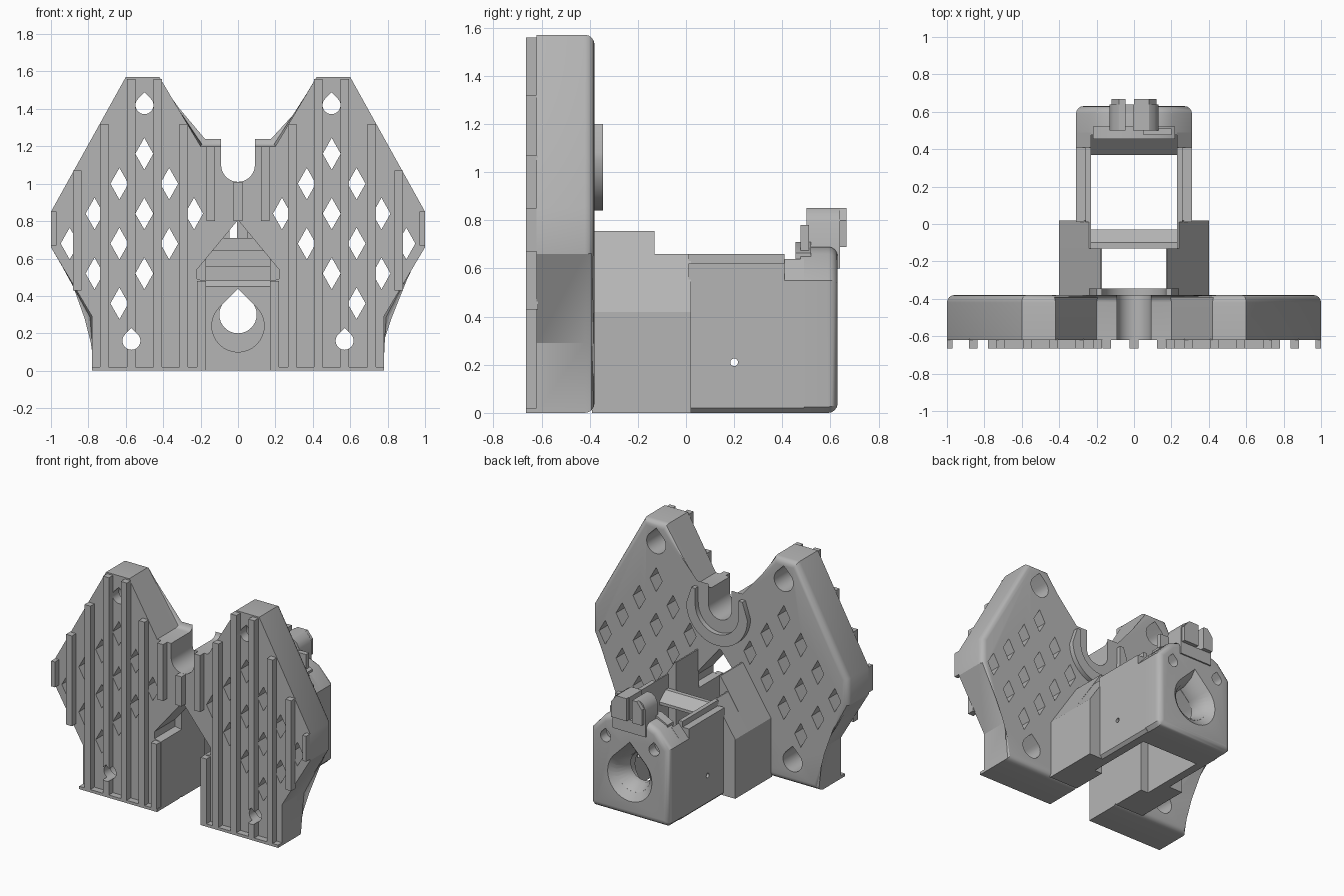
import bpy, bmesh, math

if "Cube" in bpy.data.objects:
    bpy.data.objects.remove(bpy.data.objects["Cube"], do_unlink=True)

grey = bpy.data.materials.new("plain_grey")
grey.use_nodes = True
COLOUR = (0.46, 0.46, 0.46, 1)
grey.diffuse_color = COLOUR
grey.node_tree.nodes["Principled BSDF"].inputs["Base Color"].default_value = COLOUR


def add_prism(bm, pts, a, b, axis="Y", end=None):
    """Extrude a profile from a to b along an axis; end is an optional second profile."""
    def place(p, d):
        return (p[0], d, p[1]) if axis == "Y" else (d, p[0], p[1])
    near = [bm.verts.new(place(p, a)) for p in pts]
    far = [bm.verts.new(place(p, b)) for p in (end or pts)]
    bm.faces.new(near)
    cap = bm.faces.new(far)
    n = len(pts)
    for i in range(n):
        j = (i + 1) % n
        bm.faces.new((near[i], near[j], far[j], far[i]))
    return cap


def finish(name, bm):
    bmesh.ops.recalc_face_normals(bm, faces=bm.faces[:])
    mesh = bpy.data.meshes.new(name)
    bm.to_mesh(mesh)
    bm.free()
    mesh.materials.append(grey)
    ob = bpy.data.objects.new(name, mesh)
    bpy.context.collection.objects.link(ob)
    return ob


def part(name, pts, a, b, axis="Y", bevel=0, end=None):
    bm = bmesh.new()
    cap = add_prism(bm, pts, a, b, axis, end)
    if bevel:
        bmesh.ops.bevel(bm, geom=list(cap.edges), offset=bevel, segments=4,
                        profile=0.5, affect="EDGES")
    return finish(name, bm)


def cut(ob, prisms):
    """Subtract a group of separate prisms from a part."""
    bm = bmesh.new()
    for args in prisms:
        add_prism(bm, *args)
    cutter = finish("cutter", bm)
    cutter.hide_render = True
    mod = ob.modifiers.new("cut", "BOOLEAN")
    mod.operation, mod.solver, mod.object = "DIFFERENCE", "EXACT", cutter
    bpy.context.view_layer.objects.active = ob
    bpy.ops.object.modifier_apply(modifier=mod.name)
    bpy.data.objects.remove(cutter, do_unlink=True)


def rect(x0, x1, z0, z1):
    return [(x0, z0), (x1, z0), (x1, z1), (x0, z1)]


def flip(pts):
    return [(-x, z) for x, z in pts]


def both(pts):
    """Close a right half profile, listed bottom to top, into a symmetric one."""
    return pts + flip(pts)[::-1]


def arc(cx, cz, r, a0, a1, n=24):
    return [(cx + r * math.cos(math.radians(a0 + (a1 - a0) * i / n)),
             cz + r * math.sin(math.radians(a0 + (a1 - a0) * i / n))) for i in range(n + 1)]


def teardrop(cx, cz, r):
    return arc(cx, cz, r, -225, 45) + [(cx, cz + r * math.sqrt(2))]


def u_shape(r, cz, top):
    return arc(0, cz, r, 180, 360) + [(r, top), (-r, top)]


# Main panel with two raised wings
panel = part("wing_panel", both([(0.78, 0), (0.78, 0.29), (1, 0.66), (1, 0.85), (0.6, 1.57),
                                 (0.42, 1.57), (0.2, 1.2)]), -0.62, -0.38, bevel=0.04)
gable = both([(0.17, -0.1), (0.17, 0.48), (0.22, 0.49), (0.22, 0.54), (0.005, 0.8)])
cut(panel, [(gable, -0.7, -0.3), (u_shape(0.09, 1.1, 1.3), -0.7, -0.3)])

# Mounting holes, wide at the back
bolts = [(s * x, z) for s in (-1, 1) for x, z in ((0.5, 1.42), (0.57, 0.16))]
cut(panel, [(teardrop(x, z, 0.048), -0.7, -0.3) for x, z in bolts])
cut(panel, [(teardrop(x, z, 0.075), -0.55, -0.37) for x, z in bolts])

# Diamond lattice
diamonds = []
for col in range(6):
    x = 0.235 + 0.133 * col
    for row in range(5):
        z = 0.2 + 0.32 * row + (0.16 if col % 2 else 0)
        low = 0.15 + (max(0, x - 0.78) * 1.68 + 0.18 if x > 0.75 else 0)
        high = 1.42 - 1.8 * max(0, x - 0.6)
        if x < 0.3:
            low, high = 0.75, 1.16
        elif x < 0.4:
            low = 0.55
        clear = all(math.hypot(x - bx, z - bz) > 0.19 for bx, bz in bolts)
        if low < z < high and clear:
            shape = [(x - 0.048, z), (x, z - 0.085), (x + 0.048, z), (x, z + 0.085)]
            diamonds += [(shape, -0.7, -0.3), (flip(shape), -0.7, -0.3)]
cut(panel, diamonds)

# Vertical ribs on the front
ribs = [(0.985, 0.67, 0.85), (0.86, 0.43, 1.07), (0.715, 0.02, 1.32), (0.57, 0.02, 1.56),
        (0.43, 0.02, 1.56), (0.29, 0.02, 1.32), (0.145, 0.8, 1.2)]
for x, z0, z1 in ribs:
    w = 0.015 if x > 0.9 else 0.023
    for s, side in ((1, "left"), (-1, "right")):
        rib = part("front_rib_" + side, rect(s * x - w, s * x + w, z0, z1), -0.665, -0.615)
        if 0.4 < x < 0.6:
            cut(rib, [(teardrop(bx, bz, 0.048), -0.7, -0.6) for bx, bz in bolts])
part("front_rib_centre", rect(-0.023, 0.023, 0.8, 1.01), -0.665, -0.615)
for s, side in ((1, "left"), (-1, "right")):
    part("inner_rib_" + side, rect(s * 0.195 - 0.023, s * 0.195 + 0.023, 0.02, 0.48),
         -0.665, -0.615)
    part("bottom_lip_" + side, rect(s * 0.475 - 0.305, s * 0.475 + 0.305, 0, 0.02),
         -0.665, -0.615)

# Collar behind the rounded notch
collar = part("notch_collar", arc(0, 1.08, 0.24, 180, 360) + [(0.2, 1.2), (-0.2, 1.2)],
              -0.4, -0.345)
cut(collar, [(u_shape(0.17, 1.09, 1.3), -0.38, -0.3)])
cut(collar, [(u_shape(0.09, 1.1, 1.3), -0.5, -0.3)])

# Sloped shoulders joining panel and housing
front_side = [(0.17, 0), (0.4, 0), (0.4, 0.42), (0.18, 0.755), (0.17, 0.755)]
rear_side = [(0.23, 0), (0.4, 0), (0.4, 0.42), (0.24, 0.66), (0.23, 0.66)]
wall = [(0.23, 0), (0.29, 0), (0.31, 0.02), (0.31, 0.62), (0.26, 0.62), (0.26, 0.66), (0.23, 0.66)]
for mirror, side in ((list, "left"), (flip, "right")):
    part("shoulder_" + side, mirror(front_side), -0.39, -0.13)
    part("shoulder_rear_" + side, mirror(rear_side), -0.13, 0.02)
    side_wall = part("housing_wall_" + side, mirror(wall), 0.01, 0.41)
    cut(side_wall, [(arc(0.2, 0.21, 0.016, 0, 345, 23), -0.5, 0.5, "X")])
    part("housing_corner_" + side,
         mirror([(0.23, 0), (0.29, 0), (0.31, 0.02), (0.31, 0.55), (0.23, 0.64)]), 0.41, 0.49)

# Cross bar with a sloping top
part("cross_bar", [(-0.13, 0.48), (-0.03, 0.48), (-0.03, 0.5), (-0.1, 0.56), (-0.13, 0.56)],
     -0.235, 0.235, "X")

# Rear wall with funnel opening
rear = part("rear_wall", both([(0.285, 0), (0.31, 0.025), (0.31, 0.55), (0.21, 0.66),
                               (0.14, 0.69)]), 0.475, 0.63, bevel=0.04)
cut(rear, [(teardrop(0, 0.3, 0.1), 0.3, 0.8)])
cut(rear, [(teardrop(0, 0.3, 0.1), 0.52, 0.6, "Y", teardrop(0, 0.29, 0.135)),
           ])
cut(rear, [(teardrop(0, 0.29, 0.13), 0.59, 0.64, "Y", teardrop(0, 0.28, 0.185))])
cut(rear, [(teardrop(s * 0.19, 0.52, 0.022), 0.3, 0.8) for s in (-1, 1)])
cut(rear, [(teardrop(s * 0.19, 0.52, 0.04), 0.56, 0.8) for s in (-1, 1)])

# Inner seat in front of the rear wall
seat = part("inner_seat", [(0.37, 0), (0.48, 0), (0.48, 0.56), (0.37, 0.45)],
            -0.235, 0.235, "X")
cut(seat, [(teardrop(0, 0.24, 0.14), 0.3, 0.6)])

# Latch on top of the rear wall with a cable slot
latch_profile = both([(0.13, 0.6), (0.13, 0.79), (0.11, 0.83), (0.08, 0.85)])
latch = part("rear_latch", latch_profile, 0.5, 0.64)
cut(latch, [(rect(-0.045, -0.005, 0.69, 0.9), 0.4, 0.7)])
for mirror, side in ((list, "left"), (flip, "right")):
    lip = [(0.0, 0.69), (0.12, 0.69), (0.12, 0.8), (0.08, 0.85), (0.0, 0.85)]
    if side == "right":
        lip = [(max(x, 0.045), z) for x, z in lip[1:4]] + [(0.045, 0.85), (0.045, 0.69)]
    part("latch_lip_" + side, mirror(lip), 0.63, 0.667)
part("latch_foot", both([(0.22, 0.64), (0.22, 0.665), (0.13, 0.71)]), 0.455, 0.52)
part("latch_guide", rect(0.05, 0.2, 0.66, 0.78), 0.475, 0.51)

# Keep edges sharp, curves smooth
for ob in bpy.context.scene.objects:
    ob.select_set(ob.type == "MESH")
bpy.context.view_layer.objects.active = panel
bpy.ops.object.shade_smooth_by_angle(angle=math.radians(30))
